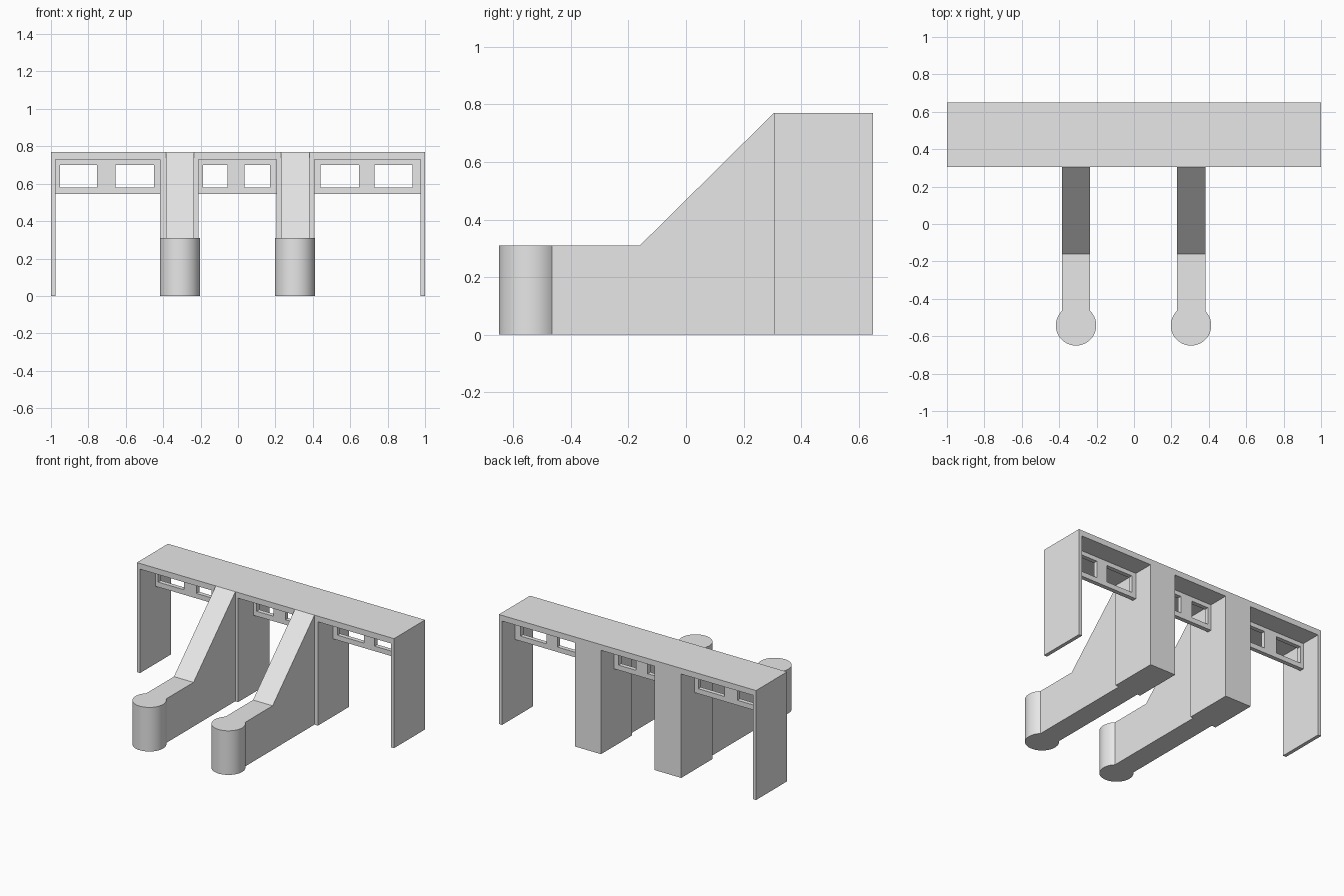
import bpy, bmesh, math

cube = bpy.data.objects.get("Cube")
if cube:
    bpy.data.objects.remove(cube, do_unlink=True)

grey = bpy.data.materials.new("plain grey")
grey.use_nodes = True
grey.diffuse_color = (0.8, 0.8, 0.8, 1)
grey.node_tree.nodes["Principled BSDF"].inputs["Base Color"].default_value = grey.diffuse_color

FRONT, BACK = 0.305, 0.65
TOP, CEILING = 0.77, 0.73
PIERS = {"right": (-0.418, -0.212), "left": (0.206, 0.408)}
WALL = 0.975


def finish(name, bm):
    bmesh.ops.recalc_face_normals(bm, faces=bm.faces)
    mesh = bpy.data.meshes.new(name)
    bm.to_mesh(mesh)
    bm.free()
    mesh.materials.append(grey)
    obj = bpy.data.objects.new(name, mesh)
    bpy.context.collection.objects.link(obj)
    return obj


def extrude(bm, points, offset):
    """Extrude a closed outline into a solid and return the new vertices."""
    face = bm.faces.new([bm.verts.new(p) for p in points])
    result = bmesh.ops.extrude_face_region(bm, geom=[face], use_keep_orig=True)
    moved = [v for v in result["geom"] if isinstance(v, bmesh.types.BMVert)]
    bmesh.ops.translate(bm, verts=moved, vec=offset)
    return moved


# Roof, end walls and piers as one continuous profile
outline = [(-1, TOP), (-1, 0), (-WALL, 0), (-WALL, CEILING)]
for x0, x1 in PIERS.values():
    outline += [(x0, CEILING), (x0, 0), (x1, 0), (x1, CEILING)]
outline += [(WALL, CEILING), (WALL, 0), (1, 0), (1, TOP)]
bm = bmesh.new()
extrude(bm, [(x, FRONT, z) for x, z in outline], (0, BACK - FRONT, 0))
finish("roof_and_piers", bm)


# Sloping arms with round noses
def arm(name, cx, half=0.076, radius=0.108, cy=-0.542, low=0.31, bend=-0.16):
    start = math.asin(half / radius)
    sweep = 2 * math.pi - 2 * start
    steps = 40
    plan = [(cx + half, FRONT), (cx + half, bend)]
    for i in range(steps + 1):
        a = start + sweep * i / steps
        plan.append((cx + radius * math.sin(a), cy + radius * math.cos(a)))
    plan += [(cx - half, bend), (cx - half, FRONT)]
    bm = bmesh.new()
    upper = extrude(bm, [(x, y, 0) for x, y in plan], (0, 0, low))
    fold = [v for v in upper if abs(v.co.y - bend) < 1e-4]
    bmesh.ops.connect_verts(bm, verts=fold)
    for v in upper:
        if v.co.y > FRONT - 1e-4:
            v.co.z = TOP
    obj = finish(name, bm)
    bpy.ops.object.select_all(action="DESELECT")
    obj.select_set(True)
    bpy.context.view_layer.objects.active = obj
    bpy.ops.object.shade_smooth_by_angle(angle=math.radians(30))


arm("right_arm", -0.31)
arm("left_arm", 0.305)


# Thin window panels hung under the roof in each bay
def window_panel(name, xs):
    zs = [0.545, 0.58, 0.70, CEILING]
    bm = bmesh.new()
    grid = [[bm.verts.new((x, 0.505, z)) for z in zs] for x in xs]
    for i in range(len(xs) - 1):
        for j in range(len(zs) - 1):
            if j == 1 and i in (1, 3):
                continue
            bm.faces.new((grid[i][j], grid[i + 1][j], grid[i + 1][j + 1], grid[i][j + 1]))
    result = bmesh.ops.extrude_face_region(bm, geom=bm.faces[:], use_keep_orig=True)
    moved = [v for v in result["geom"] if isinstance(v, bmesh.types.BMVert)]
    bmesh.ops.translate(bm, verts=moved, vec=(0, -0.03, 0))
    finish(name, bm)


window_panel("right_window_panel", [-WALL, -0.953, -0.753, -0.655, -0.449, PIERS["right"][0]])
window_panel("middle_window_panel", [PIERS["right"][1], -0.187, -0.056, 0.036, 0.171, PIERS["left"][0]])
window_panel("left_window_panel", [PIERS["left"][1], 0.441, 0.647, 0.73, 0.933, WALL])
